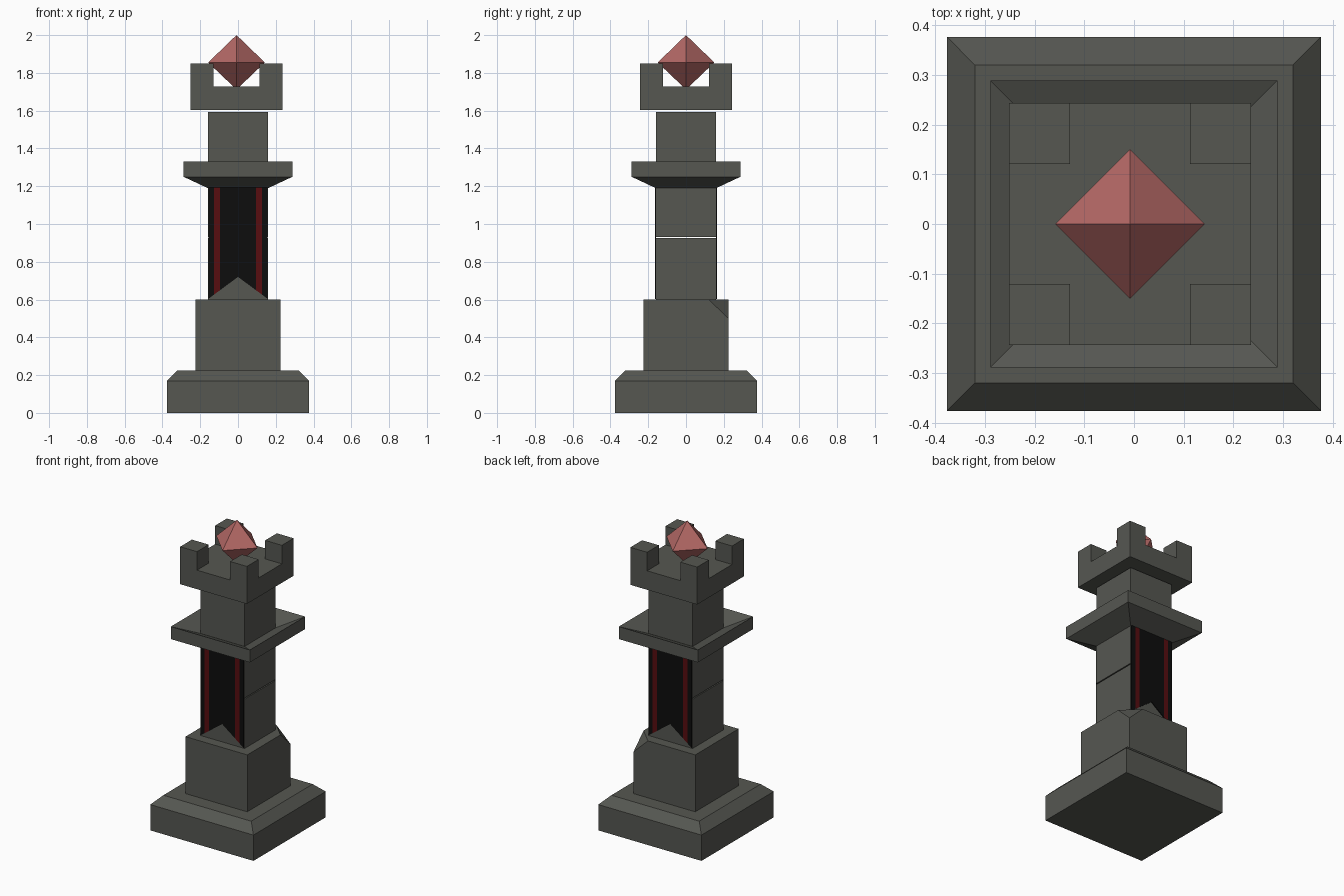
import bpy, bmesh
from mathutils import Vector

if "Cube" in bpy.data.objects:
    bpy.data.objects.remove(bpy.data.objects["Cube"])


def material(name, rgb):
    m = bpy.data.materials.new(name)
    m.diffuse_color = (*rgb, 1)
    m.use_nodes = True
    m.node_tree.nodes["Principled BSDF"].inputs["Base Color"].default_value = m.diffuse_color
    return m


STONE = material("dark_stone", (0.092, 0.095, 0.083))
CLOTH = material("black_cloth", (0.004, 0.004, 0.004))
TRIM = material("red_trim", (0.095, 0.004, 0.005))
GEM = material("red_crystal", (0.45, 0.137, 0.13))


def finish(bm, name, mats):
    bmesh.ops.recalc_face_normals(bm, faces=bm.faces)
    me = bpy.data.meshes.new(name)
    bm.to_mesh(me)
    bm.free()
    for m in mats:
        me.materials.append(m)
    ob = bpy.data.objects.new(name, me)
    bpy.context.collection.objects.link(ob)
    return ob


def square_stack(bm, rings, cx=0.0):
    """Skin square rings given as (half_width, z), capped at both ends."""
    loops = [[bm.verts.new((cx + sx * h, sy * h, z))
              for sx, sy in ((-1, -1), (1, -1), (1, 1), (-1, 1))] for h, z in rings]
    for a, b in zip(loops, loops[1:]):
        for i in range(4):
            j = (i + 1) % 4
            bm.faces.new((a[i], a[j], b[j], b[i]))
    bm.faces.new(loops[0][::-1])
    bm.faces.new(loops[-1])


def stone_block(name, rings, cx=0.0):
    bm = bmesh.new()
    square_stack(bm, rings, cx)
    return finish(bm, name, [STONE])


# Base slab with bevelled top edge
stone_block("base", [(0.376, 0), (0.376, 0.17), (0.32, 0.225)])

# Plinth with one chipped top corner at back right
bm = bmesh.new()
square_stack(bm, [(0.225, 0.225), (0.225, 0.6)])
p = [Vector(v) for v in ((0.225, 0.12, 0.6), (0.12, 0.225, 0.6), (0.225, 0.225, 0.5))]
n = (p[1] - p[0]).cross(p[2] - p[0])
if n.z < 0:
    n = -n
cut = bmesh.ops.bisect_plane(bm, geom=bm.verts[:] + bm.edges[:] + bm.faces[:],
                             plane_co=p[0], plane_no=n, clear_outer=True)
bmesh.ops.holes_fill(bm, edges=[e for e in bm.edges if e.is_boundary])
finish(bm, "plinth", [STONE])

# Shaft blocks with thin open joints
stone_block("lower_shaft", [(0.16, 0.6), (0.16, 0.925)])
stone_block("middle_shaft", [(0.16, 0.932), (0.16, 1.19)])
stone_block("upper_shaft", [(0.16, 1.25), (0.16, 1.592)])

# Flared collar with a dished top
stone_block("collar", [(0.16, 1.19), (0.288, 1.25), (0.288, 1.332), (0.16, 1.272)])

# Crown: floor slab with four corner merlons raised from its grid
CX = -0.008
xs = [-0.243, -0.121, 0.121, 0.243]
bm = bmesh.new()
grid = [[bm.verts.new((CX + x, y, 1.604)) for x in xs] for y in xs]
bottom = [bm.faces.new((grid[j][i], grid[j][i + 1], grid[j + 1][i + 1], grid[j + 1][i]))
          for j in range(3) for i in range(3)]
ext = bmesh.ops.extrude_face_region(bm, geom=bottom, use_keep_orig=True)["geom"]
bmesh.ops.translate(bm, vec=(0, 0, 0.125), verts=[g for g in ext if isinstance(g, bmesh.types.BMVert)])
corners = [f for f in ext if isinstance(f, bmesh.types.BMFace)
           and abs(f.calc_center_median().x - CX) > 0.13 and abs(f.calc_center_median().y) > 0.13]
for f in bmesh.ops.extrude_discrete_faces(bm, faces=corners)["faces"]:
    bmesh.ops.translate(bm, vec=(0, 0, 0.122), verts=f.verts[:])
bmesh.ops.dissolve_limit(bm, angle_limit=0.01, verts=bm.verts[:], edges=bm.edges[:])
finish(bm, "crown", [STONE])

# Octahedral crystal
bm = bmesh.new()
top, low = bm.verts.new((CX, 0, 2.0)), bm.verts.new((CX, 0, 1.712))
ring = [bm.verts.new((CX + x, y, 1.855)) for x, y in ((0.15, 0), (0, 0.15), (-0.15, 0), (0, -0.15))]
for i in range(4):
    a, b = ring[i], ring[(i + 1) % 4]
    bm.faces.new((a, b, top))
    bm.faces.new((b, a, low))
finish(bm, "crystal", [GEM])

# Banners front and back: notched lower edge, red stripe columns
cols = [-0.157, -0.127, -0.095, 0, 0.095, 0.127, 0.157]
for name, s in (("front_banner", -1), ("back_banner", 1)):
    bm = bmesh.new()
    hi = [bm.verts.new((x, s * 0.159, 1.192)) for x in cols]
    lo = [bm.verts.new((x, s * 0.159, 0.72 - abs(x) * 0.74)) for x in cols]
    faces = [bm.faces.new((lo[i], lo[i + 1], hi[i + 1], hi[i])) for i in range(6)]
    for i in (1, 4):
        faces[i].material_index = 1
    ext = bmesh.ops.extrude_face_region(bm, geom=faces, use_keep_orig=True)["geom"]
    bmesh.ops.translate(bm, vec=(0, s * 0.006, 0), verts=[g for g in ext if isinstance(g, bmesh.types.BMVert)])
    finish(bm, name, [CLOTH, TRIM])
